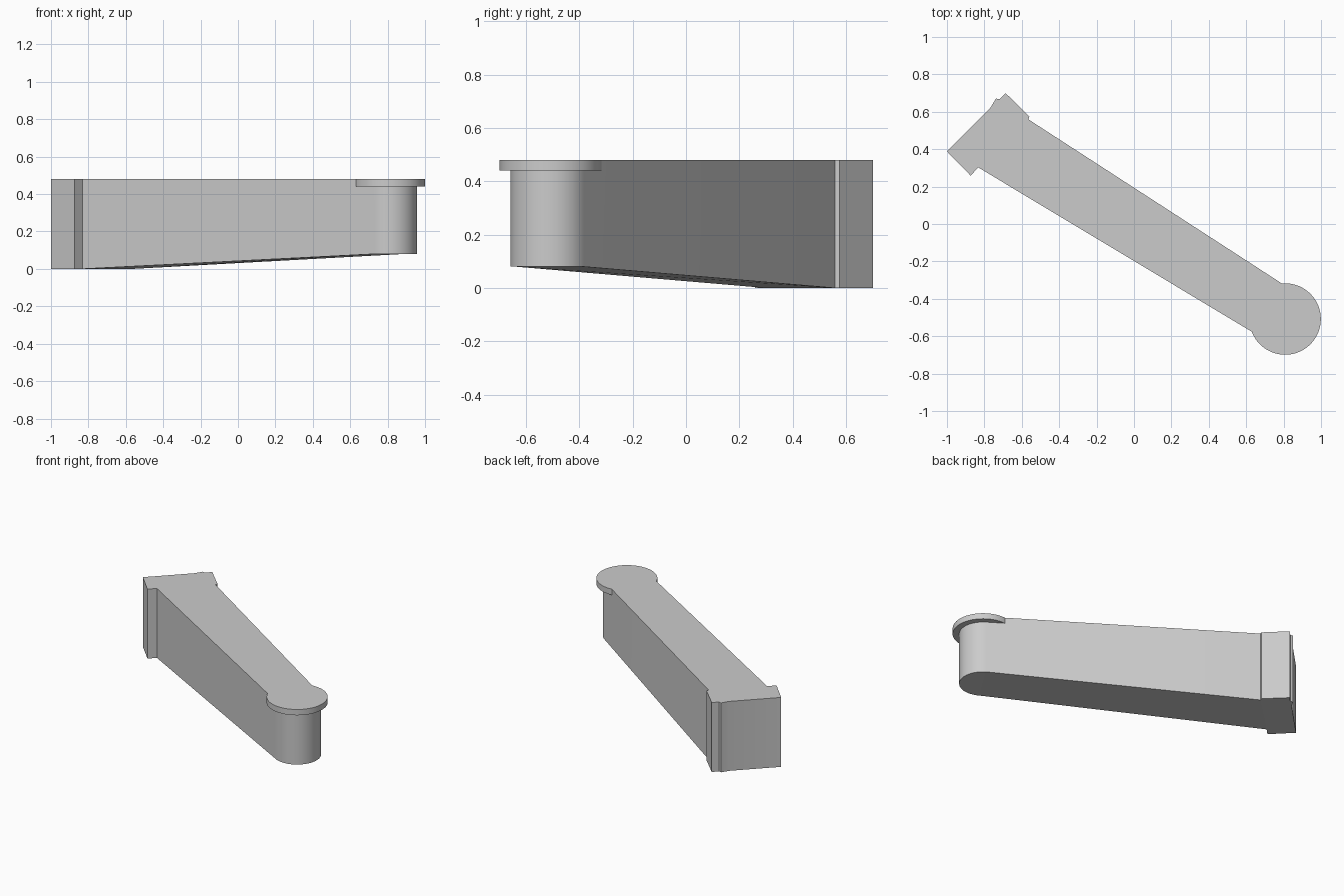
import bpy
import bmesh
from math import cos, sin, radians

if "Cube" in bpy.data.objects:
    bpy.data.objects.remove(bpy.data.objects["Cube"], do_unlink=True)

TOP = 0.48
LIP = 0.44            # underside of the round cap
RISE = 0.08           # underside of the arm at its round end
CX, CY = 0.808, -0.508

grey = bpy.data.materials.new("plain grey")
grey.use_nodes = True
colour = (0.6, 0.6, 0.6, 1)
grey.diffuse_color = colour
grey.node_tree.nodes["Principled BSDF"].inputs["Base Color"].default_value = colour


def arc(radius, start, end, steps):
    """Points on a circle around the pivot centre, angles in degrees."""
    angles = [radians(start + (end - start) * i / steps) for i in range(steps + 1)]
    return [(CX + radius * cos(a), CY + radius * sin(a)) for a in angles]


def prism(name, outline, bottoms, crease=None):
    """Upright solid with a flat top; crease splits the underside in two."""
    bm = bmesh.new()
    low = [bm.verts.new((x, y, z)) for (x, y), z in zip(outline, bottoms)]
    high = [bm.verts.new((x, y, TOP)) for x, y in outline]
    count = len(outline)
    for i in range(count):
        j = (i + 1) % count
        bm.faces.new((low[i], low[j], high[j], high[i]))
    bm.faces.new(high)
    if crease:
        a, b = crease
        bm.faces.new(low[a:b + 1])
        bm.faces.new(low[b:] + low[:a + 1])
    else:
        bm.faces.new(low)
    bmesh.ops.recalc_face_normals(bm, faces=bm.faces)
    mesh = bpy.data.meshes.new(name)
    bm.to_mesh(mesh)
    bm.free()
    mesh.materials.append(grey)
    obj = bpy.data.objects.new(name, mesh)
    bpy.context.collection.objects.link(obj)
    bpy.ops.object.select_all(action='DESELECT')
    obj.select_set(True)
    bpy.context.view_layer.objects.active = obj
    bpy.ops.object.shade_smooth_by_angle(angle=radians(25))
    return obj


# Where the arm meets the end block
front_joint, back_joint = (-0.832, 0.302), (-0.564, 0.559)

# End block with its notched back corner
block = [front_joint, back_joint, (-0.559, 0.575), (-0.687, 0.70),
         (-0.719, 0.667), (-0.738, 0.671), (-0.767, 0.623),
         (-1.0, 0.388), (-0.874, 0.259)]
prism("end_block", block, [0] * len(block))

# Tapered arm with a rounded end and a sloping underside
tip = arc(0.15, 57.1, -120.8, 32)
prism("arm", [front_joint, back_joint] + tip,
      [0, 0] + [RISE] * len(tip), crease=(2, len(tip) + 1))

# Round cap flush with the top of the arm
cap = arc(0.191, 0, 360, 64)[:-1]
prism("round_cap", cap, [LIP] * len(cap))
